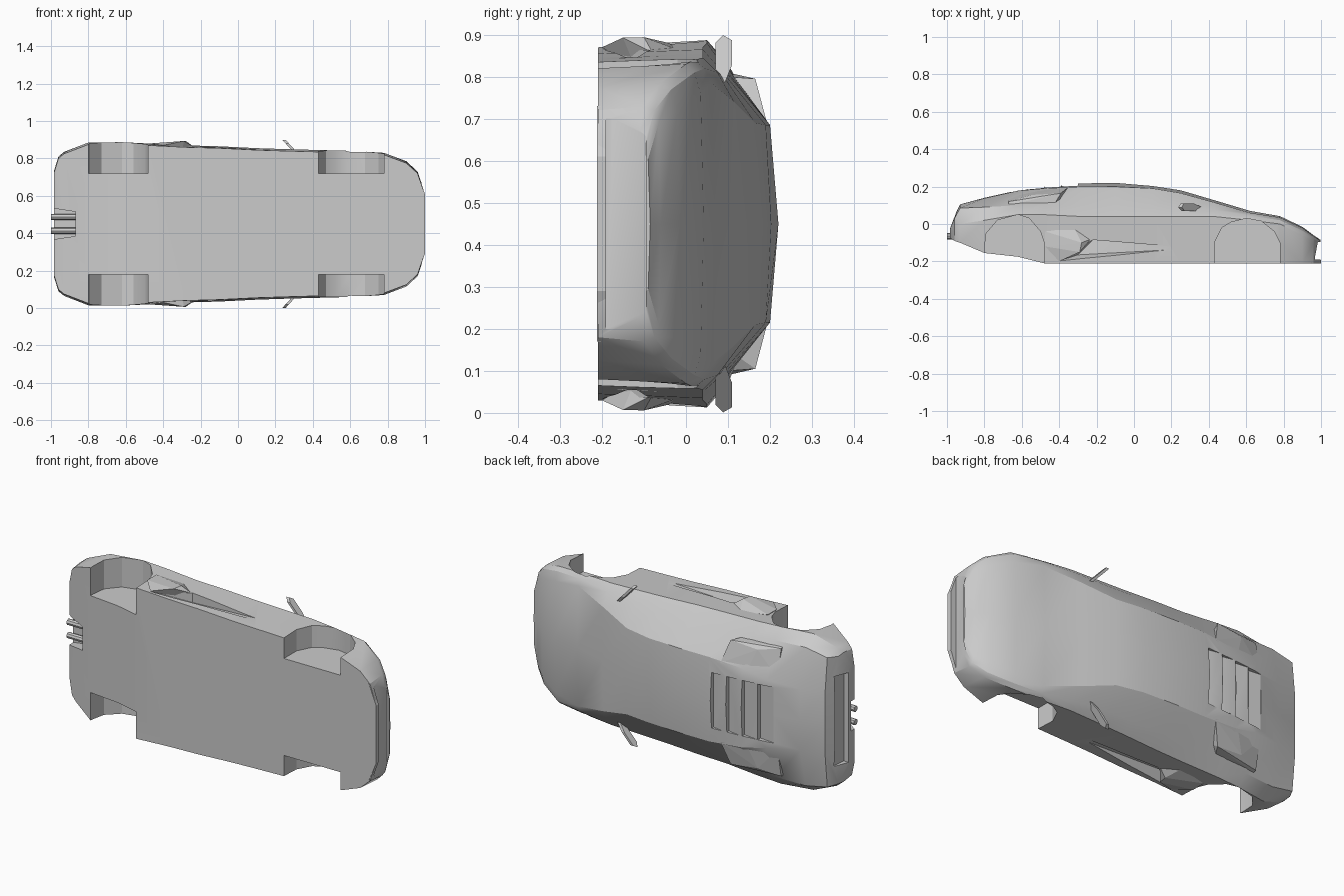
import bpy, bmesh, math
from mathutils import Vector

if "Cube" in bpy.data.objects:
    bpy.data.objects.remove(bpy.data.objects["Cube"])

CZ = 0.45  # car lies on its side: roof towards +y, nose towards +x, width along z

grey = bpy.data.materials.new("body_grey")
grey.diffuse_color = (0.6, 0.6, 0.6, 1)
grey.use_nodes = True
grey.node_tree.nodes["Principled BSDF"].inputs["Base Color"].default_value = grey.diffuse_color


def finish(bm, name):
    bmesh.ops.recalc_face_normals(bm, faces=bm.faces)
    me = bpy.data.meshes.new(name)
    bm.to_mesh(me)
    bm.free()
    me.materials.append(grey)
    ob = bpy.data.objects.new(name, me)
    bpy.context.collection.objects.link(ob)
    return ob


def hull(name, pts, side=1):
    """Convex solid from (x, y, half width) points."""
    bm = bmesh.new()
    for x, y, w in pts:
        bm.verts.new((x, y, CZ + side * w))
    r = bmesh.ops.convex_hull(bm, input=bm.verts)
    junk = [g for g in r["geom_interior"] if isinstance(g, bmesh.types.BMVert)]
    bmesh.ops.delete(bm, geom=junk, context='VERTS')
    return finish(bm, name)


def prism(name, outline, w0, w1, side=1):
    """Outline in x, y pushed across the width."""
    bm = bmesh.new()
    a = [bm.verts.new((x, y, CZ + side * w0)) for x, y in outline]
    b = [bm.verts.new((x, y, CZ + side * w1)) for x, y in outline]
    bm.faces.new(a)
    bm.faces.new(b[::-1])
    n = len(a)
    for i in range(n):
        bm.faces.new((a[i], b[i], b[(i + 1) % n], a[(i + 1) % n]))
    return finish(bm, name)


def activate(ob):
    bpy.ops.object.select_all(action='DESELECT')
    ob.select_set(True)
    bpy.context.view_layer.objects.active = ob


def cut(ob, cutter):
    cutter.hide_render = True
    m = ob.modifiers.new("cut", 'BOOLEAN')
    m.operation = 'DIFFERENCE'
    m.solver = 'EXACT'
    m.object = cutter
    activate(ob)
    bpy.ops.object.modifier_apply(modifier=m.name)
    bpy.data.objects.remove(cutter)


# Body shell: x, bottom, width, flank top, belt width, belt y, roof edge width, edge y, top y
sections = [
    (-.985, -.075, .28, -.05, .27, -.03, .15, -.02, -.02),
    (-.96, -.09, .36, -.02, .355, .03, .16, .045, .045),
    (-.93, -.10, .385, .0, .36, .085, .17, .105, .105),
    (-.80, -.155, .435, .02, .385, .09, .17, .138, .14),
    (-.62, -.175, .437, .05, .38, .10, .19, .178, .18),
    (-.48, -.21, .43, .05, .37, .10, .22, .19, .2),
    (-.28, -.21, .42, .04, .36, .10, .235, .2, .217),
    (-.10, -.21, .415, .04, .355, .10, .235, .2, .22),
    (.10, -.21, .405, .04, .352, .095, .235, .19, .203),
    (.25, -.21, .40, .04, .35, .09, .24, .165, .18),
    (.43, -.21, .395, .04, .36, .075, .29, .115, .127),
    (.62, -.21, .39, .02, .37, .045, .335, .06, .07),
    (.78, -.21, .38, .0, .36, .02, .31, .035, .042),
    (.90, -.21, .335, -.06, .32, -.035, .27, -.02, -.015),
    (.96, -.21, .28, -.1, .27, -.075, .24, -.065, -.06),
    (.998, -.21, .17, -.12, .165, -.1, .155, -.09, -.085),
]
bm = bmesh.new()
rings = []
for x, yb, w, yu, wb, yl, we, ye, yt in sections:
    half = [(yb, w - .01), (yu, w), (yl, wb), (ye, we)]
    loop = half + [(yt, 0)] + [(y, -v) for y, v in reversed(half)]
    rings.append([bm.verts.new((x, y, CZ + v)) for y, v in loop])
for a, b in zip(rings, rings[1:]):
    for i in range(len(a)):
        j = (i + 1) % len(a)
        bm.faces.new((a[i], a[j], b[j], b[i]))
bm.faces.new(rings[0])
bm.faces.new(rings[-1][::-1])
body = finish(bm, "car_body")

# Wheel wells and sill scoops
rear_arch = [(-.8, -.3), (-.8, -.13), (-.79, -.05), (-.73, .02), (-.62, .05),
             (-.56, .03), (-.5, -.04), (-.48, -.1), (-.48, -.3)]
front_arch = [(.43, -.3), (.43, -.1), (.47, -.02), (.52, .01), (.6, .03),
              (.68, .015), (.75, -.04), (.78, -.1), (.78, -.3)]
for s in (1, -1):
    cut(body, prism("rear_well_cutter", rear_arch, .27, .6, s))
    cut(body, prism("front_well_cutter", front_arch, .27, .6, s))
    cut(body, hull("scoop_cutter", [
        (.3, -.127, .405), (.3, -.132, .405), (.3, -.127, .5), (.3, -.132, .5),
        (-.22, -.085, .36), (-.22, -.085, .5), (-.3, -.165, .36), (-.3, -.165, .5),
        (-.41, -.2, .42), (-.41, -.2, .5)], s))


# Stepped engine cover louvres
def deck(x):
    for a, b in zip(sections, sections[1:]):
        if a[0] <= x <= b[0]:
            return a[8] + (b[8] - a[8]) * (x - a[0]) / (b[0] - a[0])


for i in range(4):
    x0 = -.3 - i * .09
    x1 = x0 - .088
    cut(body, prism("louvre_cutter", [(x0, deck(x0) - .028), (x0, .3), (x1, .3),
                                      (x1, deck(x1) - .004)], -.155, .155))

# Nose intake, tail panel recess and exhaust notch
cut(body, prism("nose_cutter", [(.983, -.095), (.965, -.19), (1.1, -.19), (1.1, -.095)],
                -.25, .25))
cut(body, prism("tail_cutter", [(-.945, .055), (-.955, -.025), (-1.1, -.025), (-1.1, .055)],
                -.25, .25))
cut(body, hull("exhaust_cutter", [(x, y, s * w) for x, w in ((-.87, .065), (-1.1, .1))
                                  for y in (-.043, -.3) for s in (1, -1)]))
activate(body)
bpy.ops.object.shade_smooth_by_angle(angle=math.radians(25))

for s, tag in ((1, "left"), (-1, "right")):
    # Buttress behind the side window
    hull("window_buttress_" + tag, [
        (-.35, .198, .22), (-.39, .165, .345), (-.43, .10, .35), (-.40, .1, .3),
        (-.5, .185, .2), (-.55, .155, .33), (-.67, .12, .355), (-.67, .1, .36),
        (-.67, .15, .2)], s)
    # Flared fairing behind the sill scoop
    hull("scoop_fairing_" + tag, [
        (-.23, -.08, .408), (-.28, -.1, .444), (-.29, -.15, .443), (-.4, -.2, .42),
        (-.475, -.12, .43), (-.475, -.04, .43), (-.32, -.02, .415), (-.3, -.12, .37),
        (-.45, -.1, .38)], s)
    # Door mirror blade
    outline = [(0, .088), (.1, .109), (.6, .109), (1, .09), (.75, .07), (.15, .07)]
    hull("door_mirror_" + tag, [
        (.237 + .11 * t + d, y, .449 - .12 * t) for t, y in outline for d in (0, .018)], s)
    # Exhaust pipe
    pipe = [(-.065 + .017 * math.cos(k * math.pi / 4), .037 + .017 * math.sin(k * math.pi / 4))
            for k in range(8)]
    hull("exhaust_pipe_" + tag, [(x, y, w) for x in (-1, -.86) for y, w in pipe], s)

# Front lip under the nose intake
hull("front_lip", [(x, y, s * w) for x, w in ((.95, .28), (1.0, .16))
                   for y in (-.212, -.192) for s in (1, -1)])
